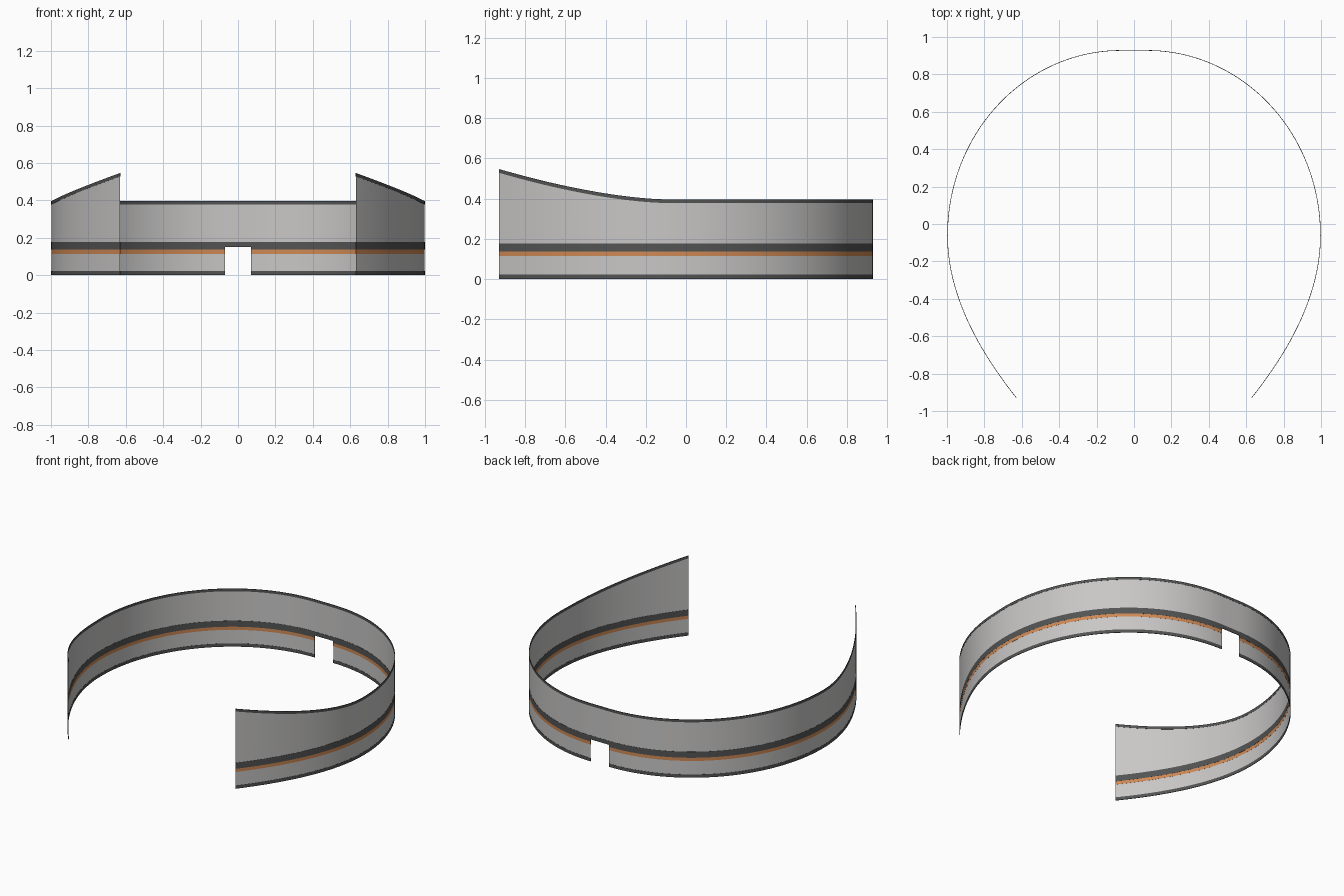
import bpy, bmesh, math
from mathutils import Vector

if "Cube" in bpy.data.objects:
    bpy.data.objects.remove(bpy.data.objects["Cube"])


def material(name, rgb):
    m = bpy.data.materials.new(name)
    m.diffuse_color = (*rgb, 1)
    m.use_nodes = True
    m.node_tree.nodes["Principled BSDF"].inputs["Base Color"].default_value = m.diffuse_color
    return m


GREY = material("wall grey", (0.58, 0.57, 0.565))
DARK = material("trim charcoal", (0.085, 0.088, 0.086))
ORANGE = material("pinstripe orange", (0.62, 0.25, 0.09))

GATE = 0.07   # half width of the opening at the back


def half_path():
    """Right half of the plan: elliptical back, then straightening front wing."""
    pts = []
    for i in range(41):
        a = math.pi / 2 * (1 - i / 40)
        pts.append(Vector((GATE + 0.927 * math.cos(a), -0.06 + 0.988 * math.sin(a))))
    p = [Vector(c) for c in ((0.997, -0.06), (0.997, -0.36), (0.85, -0.65), (0.63, -0.928))]
    for i in range(1, 29):
        t = i / 28
        u = 1 - t
        pts.append(u**3 * p[0] + 3 * u * u * t * p[1] + 3 * u * t * t * p[2] + t**3 * p[3])
    return pts


PATH = half_path()


def top_z(y):
    """Upper edge: level at the back, sweeping up along the front wings."""
    s = max(0.0, (-0.1 - y) / 0.828)
    return 0.396 + 0.15 * s ** 1.6


def below_top(drop):
    return lambda y: top_z(y) - drop


def strip(name, mat, low, high, thick, over_gate=False):
    """Sweep a thin rectangle along the half plan and mirror it."""
    path = ([Vector((0, PATH[0].y))] if over_gate else []) + PATH
    bm = bmesh.new()
    rings = []
    for i, p in enumerate(path):
        d = (path[min(i + 1, len(path) - 1)] - path[max(i - 1, 0)]).normalized()
        n = Vector((-d.y, d.x)) * thick / 2
        if p.x == 0:
            n = Vector((0, thick / 2))
        z0 = low(p.y) if callable(low) else low
        z1 = high(p.y) if callable(high) else high
        o, q = p + n, p - n
        rings.append([bm.verts.new((v.x, v.y, z)) for v, z in
                      ((o, z0), (o, z1), (q, z1), (q, z0))])
    for a, b in zip(rings, rings[1:]):
        for k in range(4):
            bm.faces.new((a[k], a[(k + 1) % 4], b[(k + 1) % 4], b[k]))
    bm.faces.new(rings[-1])
    if not over_gate:
        bm.faces.new(rings[0])
    bmesh.ops.recalc_face_normals(bm, faces=bm.faces)
    me = bpy.data.meshes.new(name)
    bm.to_mesh(me)
    bm.free()
    me.materials.append(mat)
    ob = bpy.data.objects.new(name, me)
    bpy.context.collection.objects.link(ob)
    ob.modifiers.new("mirror", 'MIRROR').use_clip = True
    bpy.ops.object.select_all(action='DESELECT')
    ob.select_set(True)
    bpy.context.view_layer.objects.active = ob
    bpy.ops.object.shade_smooth_by_angle(angle=math.radians(30))


# Wall panels: lower one is cut by the gate
strip("lower_wall", GREY, 0.022, 0.114, 0.001)
strip("upper_wall", GREY, 0.177, below_top(0.018), 0.001, True)

# Dark rails
strip("base_rail", DARK, 0.0, 0.022, 0.003)
strip("middle_rail_lower", DARK, 0.136, 0.15, 0.003)
strip("middle_rail_upper", DARK, 0.15, 0.177, 0.003, True)
strip("top_rail", DARK, below_top(0.018), top_z, 0.003, True)

# Orange band under the middle rail
strip("orange_band", ORANGE, 0.114, 0.136, 0.002)
